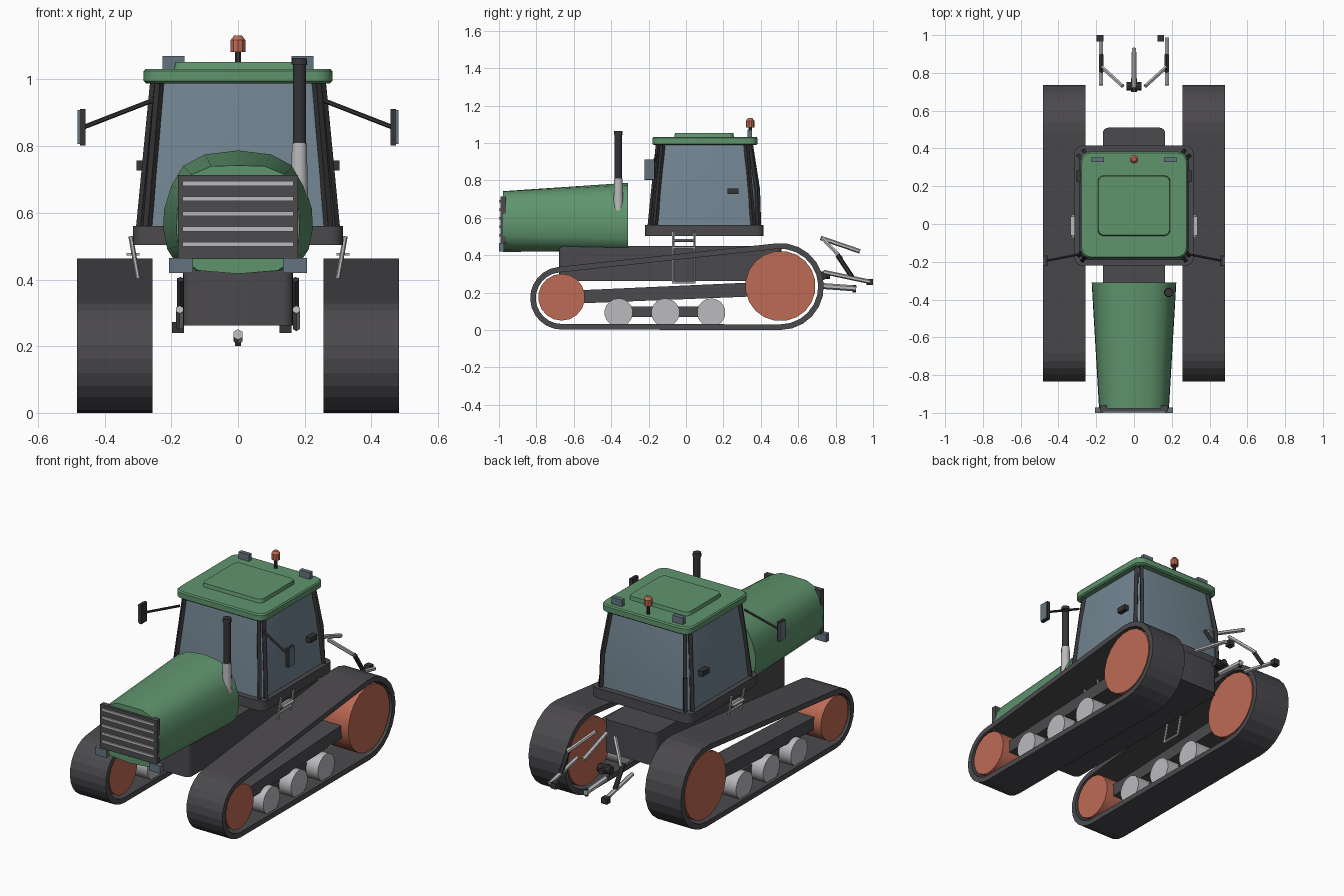
import bpy, bmesh, math
from mathutils import Vector

if "Cube" in bpy.data.objects:
    bpy.data.objects.remove(bpy.data.objects["Cube"])


def material(name, rgb):
    m = bpy.data.materials.new(name)
    m.diffuse_color = (*rgb, 1)
    m.use_nodes = True
    m.node_tree.nodes["Principled BSDF"].inputs["Base Color"].default_value = m.diffuse_color
    return m


GREEN = material("body green", (0.115, 0.30, 0.155))
DARK = material("dark grey", (0.07, 0.067, 0.074))
BLACK = material("near black", (0.035, 0.035, 0.038))
ORANGE = material("orange", (0.52, 0.145, 0.09))
GLASS = material("glass blue", (0.17, 0.235, 0.285))
LAMP = material("lamp blue grey", (0.13, 0.175, 0.21))
SILVER = material("light grey", (0.50, 0.50, 0.52))


def finish(name, bm, mat, angle=None):
    bmesh.ops.recalc_face_normals(bm, faces=bm.faces)
    me = bpy.data.meshes.new(name)
    bm.to_mesh(me)
    bm.free()
    me.materials.append(mat)
    if angle:
        me.shade_smooth()
        me.set_sharp_from_angle(angle=math.radians(angle))
    ob = bpy.data.objects.new(name, me)
    bpy.context.collection.objects.link(ob)
    return ob


def loft(name, rings, mat, angle=None, caps=True, closed=False):
    """Skin a list of equal-length closed rings."""
    bm = bmesh.new()
    vs = [[bm.verts.new(p) for p in r] for r in rings]
    pairs = list(zip(vs, vs[1:])) + ([(vs[-1], vs[0])] if closed else [])
    for a, b in pairs:
        for i in range(len(a)):
            j = (i + 1) % len(a)
            bm.faces.new((a[i], a[j], b[j], b[i]))
    if caps and not closed:
        bm.faces.new(vs[0])
        bm.faces.new(vs[-1])
    return finish(name, bm, mat, angle)


def box(name, lo, hi, mat):
    x0, y0, z0 = lo
    x1, y1, z1 = hi
    ring = [(x0, y0), (x1, y0), (x1, y1), (x0, y1)]
    return loft(name, [[(x, y, z) for x, y in ring] for z in (z0, z1)], mat)


def rod(name, a, b, r, mat, n=8, r2=None, angle=None):
    """Straight bar with n sides between two points."""
    a, b = Vector(a), Vector(b)
    q = (b - a).to_track_quat('Z', 'Y')
    rings = []
    for p, rad in ((a, r), (b, r2 or r)):
        rings.append([p + q @ Vector((rad * math.cos(t), rad * math.sin(t), 0))
                      for t in [math.tau * (i + 0.5) / n for i in range(n)]])
    return loft(name, rings, mat, angle)


def round_rect(hx, y0, y1, z, r, n=4):
    pts = []
    for k, (cx, cy) in enumerate([(hx - r, y1 - r), (r - hx, y1 - r),
                                  (r - hx, y0 + r), (hx - r, y0 + r)]):
        for i in range(n + 1):
            t = math.pi / 2 * (k + i / n)
            pts.append((cx + r * math.cos(t), cy + r * math.sin(t), z))
    return pts


# Tracks: belt outline round a large rear and a small front wheel
REAR, FRONT = (0.505, 0.232, 0.232), (-0.665, 0.17, 0.168)  # y, z, radius


def belt(x, inset, n=12):
    d = math.hypot(REAR[0] - FRONT[0], REAR[1] - FRONT[1])
    phi = math.atan2(REAR[1] - FRONT[1], REAR[0] - FRONT[0])
    beta = math.acos((FRONT[2] - REAR[2]) / d)
    pts = []
    for (cy, cz, r), t0, t1 in ((REAR, phi - beta, phi + beta),
                                (FRONT, phi + beta, phi - beta + math.tau)):
        for i in range(n + 1):
            t = t0 + (t1 - t0) * i / n
            pts.append((x, cy + (r - inset) * math.cos(t), cz + (r - inset) * math.sin(t)))
    return pts


for s, side in ((1, "right"), (-1, "left")):
    xi, xo = 0.256 * s, 0.483 * s
    loft(side + "_track", [belt(xi, 0), belt(xo, 0), belt(xo, 0.03), belt(xi, 0.03)],
         DARK, closed=True)
    rod(side + "_drive_wheel", (0.262 * s, 0.505, 0.235), (0.477 * s, 0.505, 0.235),
        0.188, ORANGE, 20, angle=30)
    rod(side + "_idler_wheel", (0.262 * s, -0.665, 0.175), (0.477 * s, -0.665, 0.175),
        0.125, ORANGE, 18, angle=30)
    for i, y in enumerate((-0.36, -0.11, 0.135)):
        rod(f"{side}_roller_{i}", (0.27 * s, y, 0.093), (0.465 * s, y, 0.093),
            0.076, SILVER, 18, angle=30)
    # Beams joining the wheels and rollers
    beam = [(-0.62, 0.14), (0.38, 0.18), (0.38, 0.255), (-0.62, 0.21)]
    loft(side + "_track_beam", [[(x * s, y, z) for y, z in beam] for x in (0.31, 0.43)], DARK)
    box(side + "_roller_bar", (0.35 * s, -0.36, 0.07), (0.39 * s, 0.135, 0.125), DARK)

# Chassis block with rounded upright edges
loft("chassis", [round_rect(0.165, -0.68, 0.51, z, 0.03) for z in (0.262, 0.45)], DARK, 30)

# Hood: half outline at the back and at the nose
back = [(0, .787), (.1, .775), (.165, .74), (.2, .68), (.222, .61), (.224, .55),
        (.212, .49), (.185, .45), (.13, .425), (0, .425)]
nose = [(0, .742), (.08, .74), (.14, .715), (.17, .67), (.182, .61), (.185, .55),
        (.18, .50), (.165, .46), (.12, .427), (0, .417)]


def full(half, y):
    return [(x, y, z) for x, z in half] + [(-x, y, z) for x, z in half[-2:0:-1]]


loft("hood", [full(back, -0.31), full(nose, -0.978)], GREEN, 40)

# Grille with bars and lower headlamps
box("grille", (-0.18, -0.992, 0.462), (0.18, -0.962, 0.713), DARK)
for i in range(5):
    z = 0.506 + i * 0.0455
    box(f"grille_bar_{i}", (-0.166, -1.0, z - 0.007), (0.166, -0.991, z + 0.007), SILVER)
for s in (1, -1):
    box("headlamp", (0.135 * s, -1.0, 0.42), (0.207 * s, -0.972, 0.465), LAMP)

# Exhaust stack
rod("exhaust_base", (0.184, -0.362, 0.64), (0.184, -0.362, 0.81), 0.027, SILVER, 12, 0.023, 40)
rod("exhaust_pipe", (0.184, -0.362, 0.80), (0.184, -0.362, 1.05), 0.02, BLACK, 12, angle=40)
rod("exhaust_cap", (0.184, -0.362, 1.045), (0.184, -0.362, 1.065), 0.025, BLACK, 12, 0.022, 40)

# Cab floor, glasshouse and roof
loft("cab_base", [round_rect(0.315, -0.22, 0.415, z, 0.04) for z in (0.503, 0.56)], DARK, 30)
loft("cab_glass", [round_rect(hx, y0, y1, z, 0.04) for hx, y0, y1, z in (
    (.288, -.188, .382, .555), (.28, -.178, .375, .70),
    (.266, -.162, .362, .85), (.246, -.145, .342, 1.0))], GLASS, 40)
loft("roof", [round_rect(hx, y0, y1, z, 0.05) for hx, y0, y1, z in (
    (.275, -.172, .375, .988), (.283, -.18, .383, .995),
    (.283, -.18, .383, 1.025), (.277, -.174, .377, 1.032))], GREEN, 30)
loft("roof_hatch", [round_rect(.192, -.063, .257, 1.03, .03),
                    round_rect(.188, -.059, .253, 1.052, .03)], GREEN, 30)

for s in (1, -1):
    # Paired corner pillars, one on each face beside the corner
    rod("front_pillar", (.272 * s, -.192, .555), (.236 * s, -.148, .99), .014, BLACK, 4)
    rod("front_side_pillar", (.292 * s, -.165, .555), (.25 * s, -.125, .99), .014, BLACK, 4)
    rod("rear_side_pillar", (.292 * s, .36, .555), (.25 * s, .322, .99), .014, BLACK, 4)
    rod("rear_pillar_low", (.268 * s, .388, .555), (.262 * s, .382, .75), .014, BLACK, 4)
    rod("rear_pillar_high", (.262 * s, .382, .75), (.236 * s, .345, .99), .014, BLACK, 4)
    box("door_handle", (.268 * s, .222, .727), (.304 * s, .282, .757), BLACK)
    # Mirrors on slim arms
    rod("mirror_arm", (.262 * s, -.155, .935), (.468 * s, -.195, .855), .007, BLACK, 6)
    box("mirror", (.458 * s, -.222, .802), (.474 * s, -.168, .912), BLACK)
    box("mirror_glass", (.474 * s, -.219, .806), (.481 * s, -.171, .908), LAMP)
    # Rear work lamps on the roof
    box("roof_lamp", (.16 * s, .328, 1.03), (.226 * s, .352, 1.07), LAMP)
    # Boarding ladder
    for y in (-.068, .045):
        rod("ladder_rail", (.322 * s, y, .53), (.272 * s, y, .25), .007, SILVER, 6)
    for x, z in ((.313, .478), (.307, .44), (.273, .255)):
        rod("ladder_rung", (x * s, -.068, z), (x * s, .045, z), .007, SILVER, 6)
    box("ladder_tread", (.295 * s, -.06, .472), (.335 * s, .04, .479), SILVER)

# Warning beacon
rod("beacon_stem", (0, .343, 1.03), (0, .343, 1.085), .01, BLACK, 8)
rod("beacon", (0, .343, 1.083), (0, .343, 1.118), .023, ORANGE, 10, angle=30)
rod("beacon_top", (0, .343, 1.118), (0, .343, 1.132), .023, ORANGE, 10, .012, 30)

# Rear linkage
for s in (1, -1):
    rod("lower_arm", (.175 * s, .735, .31), (.175 * s, .985, .257), .012, SILVER, 6)
    rod("lift_arm", (.06 * s, .73, .49), (.17 * s, .83, .385), .011, SILVER, 6)
    rod("lift_strut", (.172 * s, .81, .40), (.172 * s, .89, .28), .013, BLACK, 6)
for x in (-.18, .142):
    box("arm_end", (x - .018, .965, .24), (x + .018, 1.0, .273), BLACK)
rod("top_link", (0, .72, .492), (0, .93, .42), .012, SILVER, 6)
rod("drawbar", (0, .73, .235), (0, .91, .222), .016, SILVER, 6)
rod("drawbar_pin", (0, .90, .20), (0, .90, .24), .01, BLACK, 6)
rod("linkage_hub", (-.04, .73, .29), (.04, .73, .29), .024, BLACK, 10)
rod("power_shaft", (0, .70, .29), (0, .77, .29), .018, BLACK, 8)
